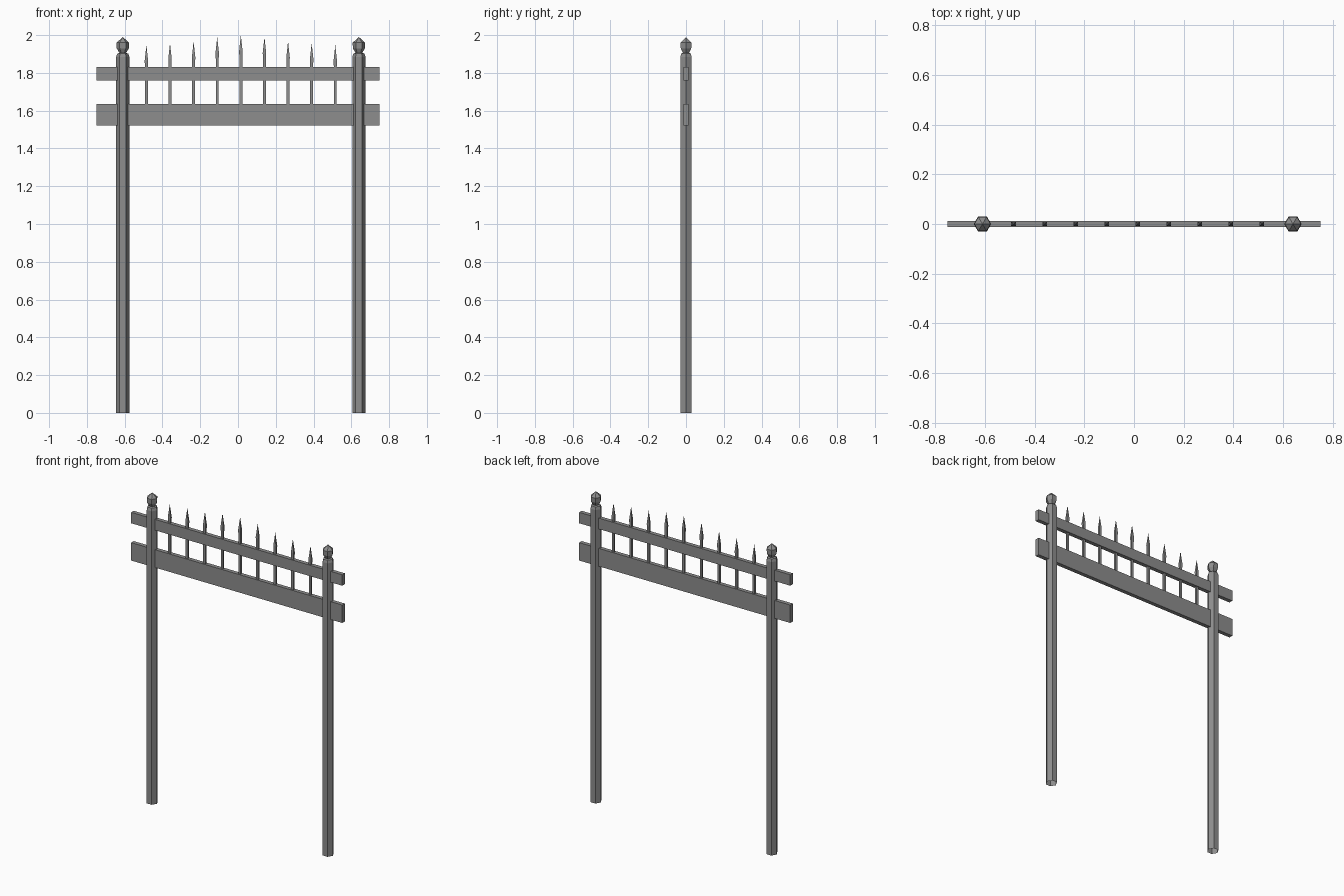
import bpy
import bmesh
import math

cube = bpy.data.objects.get("Cube")
if cube:
    bpy.data.objects.remove(cube, do_unlink=True)

# Single painted metal colour
grey = bpy.data.materials.new("mid_grey")
grey.use_nodes = True
colour = (0.27, 0.27, 0.27, 1)
grey.diffuse_color = colour
grey.node_tree.nodes["Principled BSDF"].inputs["Base Color"].default_value = colour


def finish(name, bm, location):
    bmesh.ops.recalc_face_normals(bm, faces=bm.faces)
    mesh = bpy.data.meshes.new(name)
    bm.to_mesh(mesh)
    bm.free()
    mesh.materials.append(grey)
    obj = bpy.data.objects.new(name, mesh)
    obj.location = location
    bpy.context.collection.objects.link(obj)
    return obj


def box(name, size, location):
    bm = bmesh.new()
    bmesh.ops.create_cube(bm, size=1)
    bmesh.ops.scale(bm, vec=size, verts=bm.verts)
    return finish(name, bm, location)


def turned(name, profile, sides, location, start=0.0, depth=1.0, cap=False):
    """Stack rings of (radius, height) and close them with a point on top."""
    bm = bmesh.new()
    rings = []
    for radius, z in profile[:-1]:
        angles = [start + math.tau * i / sides for i in range(sides)]
        rings.append([bm.verts.new((radius * math.cos(a),
                                    radius * math.sin(a) * depth, z)) for a in angles])
    tip = bm.verts.new((0, 0, profile[-1][1]))
    for i in range(sides):
        j = (i + 1) % sides
        for low, high in zip(rings, rings[1:]):
            bm.faces.new((low[i], low[j], high[j], high[i]))
        bm.faces.new((rings[-1][i], rings[-1][j], tip))
    if cap:
        bm.faces.new(rings[0])
    return finish(name, bm, location)


# Hexagonal posts, open underneath, with faceted finials
post_profile = [(0.035, 0), (0.035, 1.885), (0.029, 1.902), (0.018, 1.906),
                (0.032, 1.93), (0.033, 1.96), (0, 1.99)]
for side, x in (("right", -0.61), ("left", 0.64)):
    turned(side + "_post", post_profile, 6, (x, 0, 0))

# Horizontal rails
box("upper_rail", (1.5, 0.026, 0.07), (0, 0, 1.795))
box("lower_rail", (1.5, 0.026, 0.115), (0, 0, 1.578))

# Spear pickets, rising in steps to the middle
tops = [2.0, 1.99, 1.967, 1.958, 1.948]
for i in range(-4, 5):
    top = tops[abs(i)]
    spear = [(0.011, 1.58), (0.011, top - 0.115), (0.013, top - 0.085), (0, top)]
    turned("picket_%d" % (i + 5), spear, 4, (0.015 + 0.125 * i, 0, 0),
           start=math.pi / 4, depth=0.8, cap=True)
